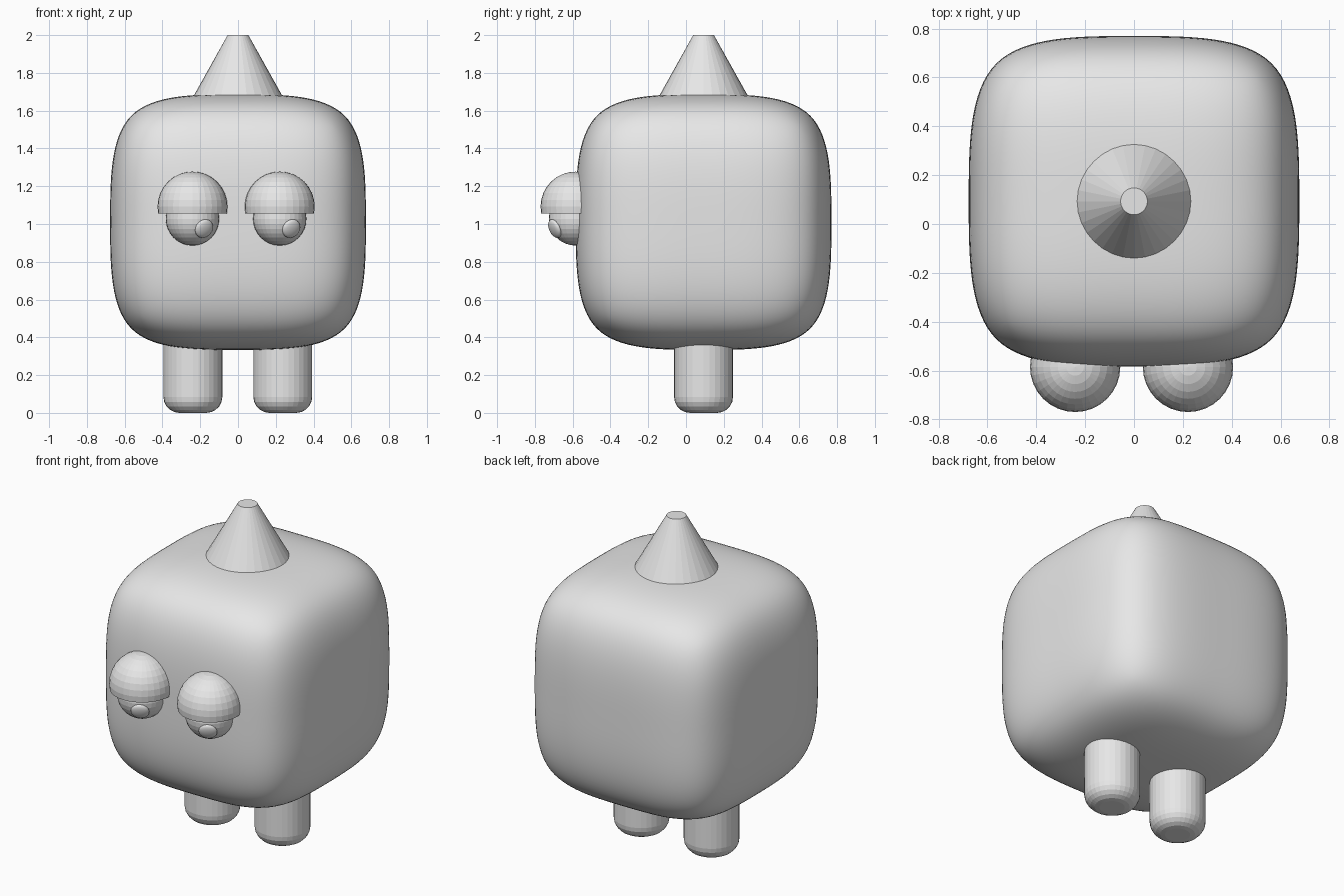
import bpy, bmesh, math
from mathutils import Vector, Matrix

if "Cube" in bpy.data.objects:
    bpy.data.objects.remove(bpy.data.objects["Cube"])

grey = bpy.data.materials.new("plain_grey")
grey.diffuse_color = (0.8, 0.8, 0.8, 1)
grey.use_nodes = True
grey.node_tree.nodes["Principled BSDF"].inputs["Base Color"].default_value = grey.diffuse_color

CY = 0.093          # body centre in y
EYE_Y = -0.585      # eye centre in y


def finish(name, bm, loc=(0, 0, 0), smooth=False):
    """Turn a bmesh into a named grey object."""
    bmesh.ops.recalc_face_normals(bm, faces=bm.faces)
    for f in bm.faces:
        f.smooth = smooth
    me = bpy.data.meshes.new(name)
    bm.to_mesh(me)
    bm.free()
    me.materials.append(grey)
    ob = bpy.data.objects.new(name, me)
    ob.location = loc
    bpy.context.collection.objects.link(ob)
    return ob


def sphere(radius, segments=32, rings=16):
    bm = bmesh.new()
    bmesh.ops.create_uvsphere(bm, u_segments=segments, v_segments=rings, radius=radius)
    return bm


# Body: cube split once per side, smoothed by subdivision
bm = bmesh.new()
bmesh.ops.create_cube(bm, size=1.354)
bmesh.ops.subdivide_edges(bm, edges=bm.edges[:], cuts=1, use_grid_fill=True)
body = finish("body", bm, (0, CY, 1.01), smooth=True)
sub = body.modifiers.new("round", 'SUBSURF')
sub.levels = sub.render_levels = 4

# Horn: truncated cone on top
bm = bmesh.new()
bmesh.ops.create_cone(bm, cap_ends=True, segments=32, radius1=0.234, radius2=0.055, depth=0.32)
finish("horn", bm, (0, CY, 1.84))

# Legs: cylinders with rounded feet
for side, x in (("left", -0.239), ("right", 0.237)):
    bm = bmesh.new()
    bmesh.ops.create_cone(bm, cap_ends=True, segments=32, radius1=0.156, radius2=0.156, depth=0.5)
    rim = [e for e in bm.edges if all(v.co.z < 0 for v in e.verts)]
    bmesh.ops.bevel(bm, geom=rim, offset=0.085, segments=5, profile=0.5, affect='EDGES')
    finish(side + "_leg", bm, (x, CY, 0.25))

# Eyes: ball, overhanging lid and a flattened pupil looking down to one side
for side, x in (("left", -0.241), ("right", 0.221)):
    finish(side + "_eyeball", sphere(0.141), (x, EYE_Y, 1.027))

    # lid: sphere cut one ring below its equator and closed
    bm = sphere(0.185)
    cut = -0.185 * math.sin(math.radians(11.25))
    bmesh.ops.bisect_plane(bm, geom=bm.verts[:] + bm.edges[:] + bm.faces[:],
                           plane_co=(0, 0, cut), plane_no=(0, 0, -1), clear_outer=True)
    bmesh.ops.holes_fill(bm, edges=[e for e in bm.edges if e.is_boundary])
    finish(side + "_eyelid", bm, (x, EYE_Y, 1.092))

    # pupil
    look = Vector((0.063, -0.113, -0.053)).normalized()
    bm = sphere(0.052, 32, 16)
    turn = look.to_track_quat('Z', 'Y').to_matrix().to_4x4()
    bmesh.ops.transform(bm, matrix=turn @ Matrix.Diagonal((1, 1, 0.4, 1)), verts=bm.verts)
    finish(side + "_pupil", bm, Vector((x, EYE_Y, 1.027)) + look * 0.136, smooth=True)
